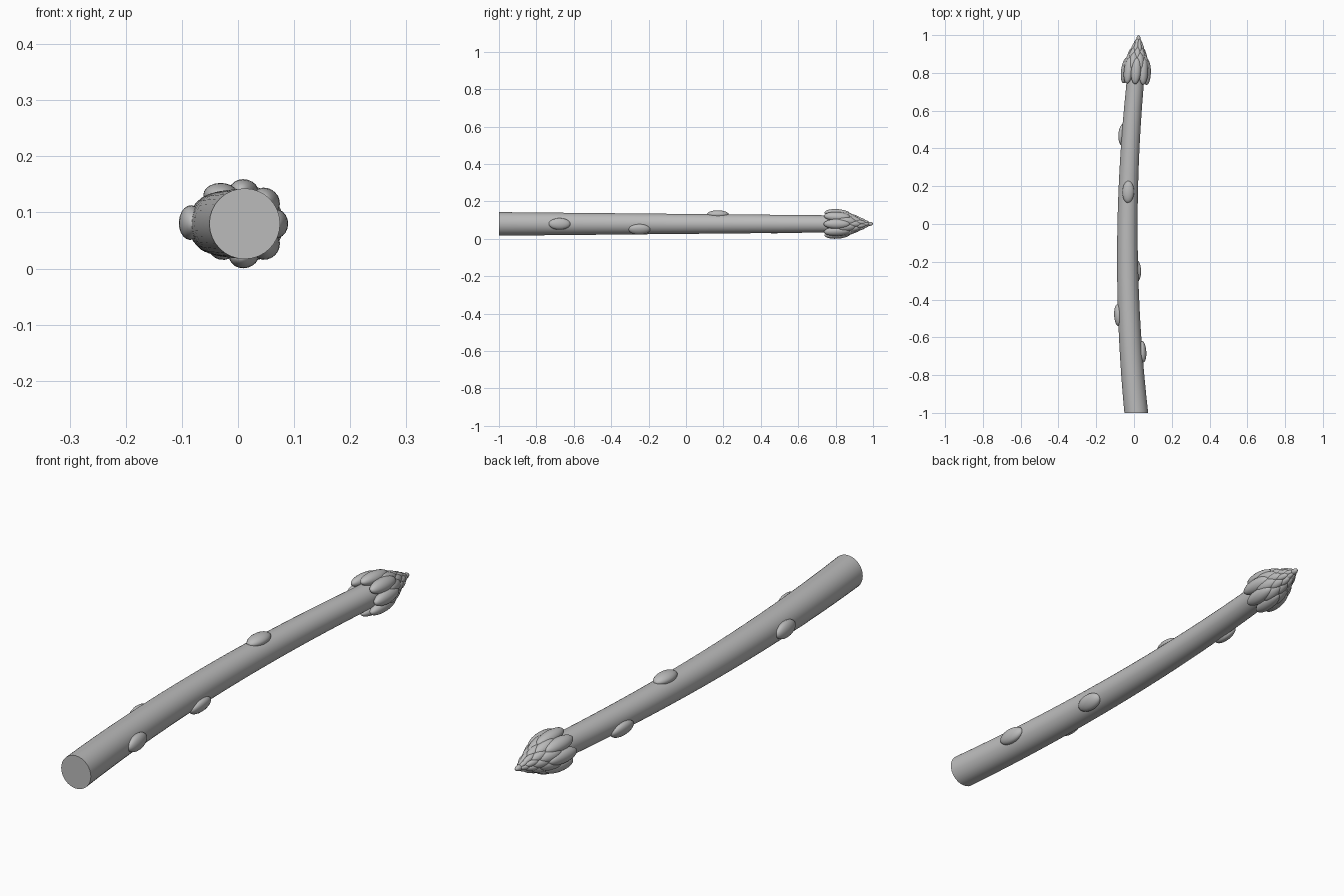
import bpy, bmesh
from math import pi, cos, sin, radians
from mathutils import Matrix, Vector

cube = bpy.data.objects.get("Cube")
if cube:
    bpy.data.objects.remove(cube)

grey = bpy.data.materials.new("plain_grey")
grey.diffuse_color = (0.5, 0.5, 0.5, 1)
grey.use_nodes = True
grey.node_tree.nodes["Principled BSDF"].inputs["Base Color"].default_value = (0.5, 0.5, 0.5, 1)

AXIS_Z = 0.08


def centre(y):
    """Point on the gently bowed stem axis, straight inside the head."""
    if y > 0.75:
        return Vector((0.006 + 0.076 * (y - 0.75), y, AXIS_Z))
    return Vector((-0.035 + 0.058 * (y + 0.1) ** 2, y, AXIS_Z))


def stem_radius(y):
    return 0.063 - 0.0097 * (y + 1)


def finish(bm, name):
    bmesh.ops.recalc_face_normals(bm, faces=bm.faces)
    mesh = bpy.data.meshes.new(name)
    bm.to_mesh(mesh)
    bm.free()
    mesh.materials.append(grey)
    obj = bpy.data.objects.new(name, mesh)
    bpy.context.collection.objects.link(obj)
    bpy.ops.object.select_all(action="DESELECT")
    obj.select_set(True)
    bpy.context.view_layer.objects.active = obj
    bpy.ops.object.shade_smooth_by_angle(angle=radians(40))


def add_scale(bm, y, ring, angle, size, tilt=0.0):
    """Ellipsoid lying on the axis; size = (outward, along, around)."""
    slope = (centre(y + 0.01) - centre(y - 0.01)).normalized()
    yaw = Vector((0, 1, 0)).rotation_difference(slope).to_matrix().to_4x4()
    place = (Matrix.Translation(centre(y)) @ yaw
             @ Matrix.Rotation(-angle, 4, "Y")
             @ Matrix.Translation((ring, 0, 0))
             @ Matrix.Rotation(tilt, 4, "Z")
             @ Matrix.Diagonal((*size, 1))
             @ Matrix.Rotation(pi / 2, 4, "X"))
    bmesh.ops.create_uvsphere(bm, u_segments=20, v_segments=12, radius=1, matrix=place)


# Tapered, bowed stem with flat ends
bm = bmesh.new()
SIDES, STEPS = 32, 20
rings = []
for i in range(STEPS + 1):
    y = -1 + 1.8 * i / STEPS
    c, r = centre(y), stem_radius(y)
    rings.append([bm.verts.new(c + Vector((r * cos(a), 0, r * sin(a))))
                  for a in (2 * pi * k / SIDES for k in range(SIDES))])
for low, high in zip(rings, rings[1:]):
    for k in range(SIDES):
        n = (k + 1) % SIDES
        bm.faces.new((low[k], low[n], high[n], high[k]))
bm.faces.new(rings[0])
bm.faces.new(rings[-1])
finish(bm, "stem")

# Side buds spiralling up the stem
for i, (y, degrees) in enumerate([(-0.68, 0), (-0.48, 178), (-0.25, -32), (0.17, 90), (0.47, 207)]):
    bm = bmesh.new()
    add_scale(bm, y, stem_radius(y), radians(degrees), (0.021, 0.058, 0.031))
    finish(bm, f"side_bud_{i + 1}")

# Head core that fills the space behind the scales
bm = bmesh.new()
add_scale(bm, 0.84, 0, 0, (0.052, 0.1, 0.052))
finish(bm, "head_core")

# Staggered rows of overlapping scales: y, ring radius, half length, count, tilt
rows = [(0.81, 0.056, 0.070, 8, 4),
        (0.865, 0.046, 0.050, 8, 18),
        (0.905, 0.034, 0.037, 8, 22),
        (0.937, 0.024, 0.028, 8, 22),
        (0.961, 0.014, 0.021, 6, 22)]
for i, (y, ring, half, count, tilt) in enumerate(rows):
    bm = bmesh.new()
    width = 1.2 * pi * ring / count
    for k in range(count):
        angle = 2 * pi * (k + 0.5 * (i % 2)) / count
        add_scale(bm, y, ring, angle, (0.35 * half if i else 0.023, half, width), radians(tilt))
    finish(bm, f"head_scales_row_{i + 1}")

# Pointed tip
bm = bmesh.new()
add_scale(bm, 0.978, 0, 0, (0.011, 0.022, 0.011))
finish(bm, "tip")
